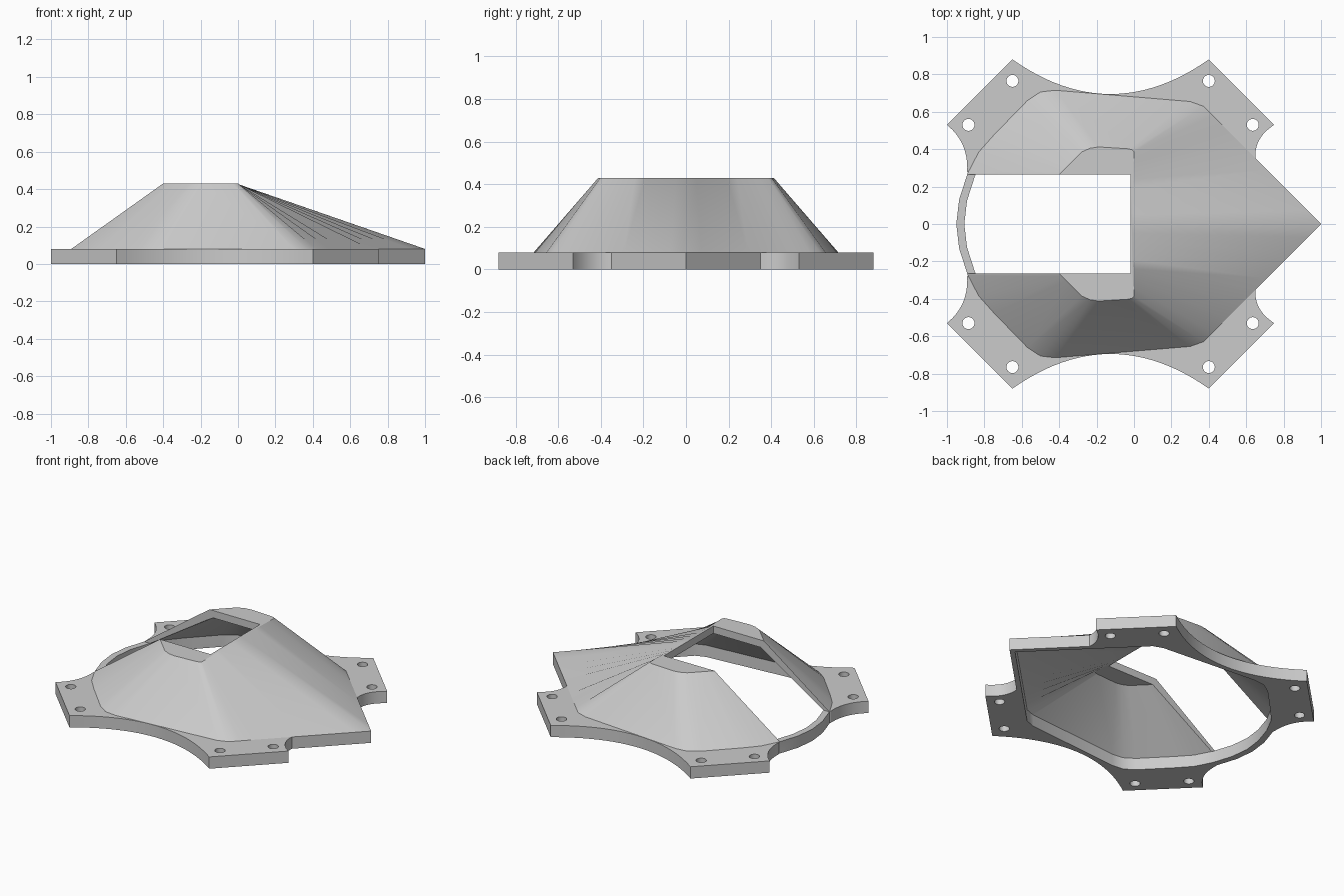
import bpy, bmesh
from mathutils import Vector

cube = bpy.data.objects.get("Cube")
if cube:
    bpy.data.objects.remove(cube)

PLATE_Z, TOP_Z, WALL = 0.08, 0.43, 0.05

grey = bpy.data.materials.new("light_grey")
grey.use_nodes = True
grey.diffuse_color = (0.6, 0.6, 0.6, 1)
grey.node_tree.nodes["Principled BSDF"].inputs["Base Color"].default_value = grey.diffuse_color


def mirrored(half):
    """Close a half outline by reflecting it across y = 0."""
    return half + [(x, -y) for x, y in reversed(half) if abs(y) > 1e-5]


def scaled(ring, f):
    return [(x * f, y * f) for x, y in ring]


def curve(a, mid, b, n=14):
    """Shallow arc from a to b passing through mid."""
    a, mid, b = Vector(a), Vector(mid), Vector(b)
    c = 2 * mid - (a + b) / 2
    pts = []
    for i in range(n + 1):
        t = i / n
        pts.append(tuple(a * (1 - t) ** 2 + c * 2 * t * (1 - t) + b * t * t))
    return pts


def loft(name, levels):
    """Solid through a stack of (ring, z) sections."""
    bm = bmesh.new()
    rows = [[bm.verts.new((x, y, z)) for x, y in ring] for ring, z in levels]
    n = len(rows[0])
    for low, high in zip(rows, rows[1:]):
        for i in range(n):
            j = (i + 1) % n
            bm.faces.new((low[i], low[j], high[j], high[i]))
    bm.faces.new(rows[0][::-1])
    bm.faces.new(rows[-1])
    bmesh.ops.recalc_face_normals(bm, faces=bm.faces)
    mesh = bpy.data.meshes.new(name)
    bm.to_mesh(mesh)
    bm.free()
    obj = bpy.data.objects.new(name, mesh)
    bpy.context.collection.objects.link(obj)
    obj.data.materials.append(grey)
    return obj


def combine(obj, other, operation):
    mod = obj.modifiers.new(operation, 'BOOLEAN')
    mod.operation, mod.object, mod.solver = operation, other, 'EXACT'
    bpy.context.view_layer.objects.active = obj
    bpy.ops.object.modifier_apply(modifier=mod.name)
    bpy.data.objects.remove(other)


# Matching hood sections: (foot point, roof point), tip first
pairs = [((1, 0), (-0.01, 0)), ((0.42, 0.58), (0, 0.385)),
         ((0.37, 0.63), (-0.01, 0.397)), ((0.3, 0.655), (-0.03, 0.402)),
         ((-0.42, 0.715), (-0.19, 0.412)), ((-0.5, 0.706), (-0.235, 0.405)),
         ((-0.57, 0.66), (-0.28, 0.385)), ((-0.75, 0.475), (-0.36, 0.305)),
         ((-0.83, 0.385), (-0.385, 0.28)), ((-0.89, 0.27), (-0.4, 0.265)),
         ((-0.935, 0.13), (-0.42, 0.13)), ((-0.95, 0), (-0.43, 0))]

# Subdivide the long ruled face behind the tip
start, end = pairs[0], pairs[1]
ruled = [tuple(tuple(Vector(p).lerp(Vector(q), i / 8)) for p, q in zip(start, end))
         for i in range(8)]
pairs = ruled + pairs[1:]
foot = mirrored([p for p, q in pairs])
roof = mirrored([q for p, q in pairs])

hood = loft("hood_with_mounting_plate", [(foot, 0), (foot, PLATE_Z), (roof, TOP_Z)])

# Mounting plate with four lugs and scalloped sides
half = [(0.6, 0.3)]
half += curve((0.65, 0.35), (0.67, 0.45), (0.75, 0.53))
half += curve((0.4, 0.88), (-0.125, 0.695), (-0.65, 0.88), 24)
half += curve((-1, 0.53), (-0.915, 0.42), (-0.892, 0.28))
half += [(-0.85, 0.2)]
outline = mirrored(half)
plate = loft("plate", [(outline, 0), (outline, PLATE_Z)])
combine(hood, plate, 'UNION')

# Hollow interior
inner = scaled(foot, 0.955)
cavity = loft("cavity", [(inner, -0.1), (inner, PLATE_Z), (scaled(roof, 0.96), TOP_Z - WALL)])
combine(hood, cavity, 'DIFFERENCE')

# Rectangular slot open toward the rounded end
slot_ring = [(-1.2, -0.265), (-0.02, -0.265), (-0.02, 0.265), (-1.2, 0.265)]
slot = loft("slot", [(slot_ring, PLATE_Z), (slot_ring, 1)])
combine(hood, slot, 'DIFFERENCE')

# Screw holes
for x, y in ((0.4, 0.765), (0.635, 0.53), (-0.65, 0.765), (-0.885, 0.53)):
    for side in (1, -1):
        bpy.ops.mesh.primitive_cylinder_add(vertices=24, radius=0.032, depth=0.3,
                                            location=(x, y * side, PLATE_Z / 2))
        combine(hood, bpy.context.object, 'DIFFERENCE')

# Single material and smooth shading with crisp edges
hood.data.materials.clear()
hood.data.materials.append(grey)
for poly in hood.data.polygons:
    poly.material_index = 0
bpy.ops.object.select_all(action='DESELECT')
hood.select_set(True)
bpy.context.view_layer.objects.active = hood
bpy.ops.object.shade_smooth_by_angle(angle=0.5)
